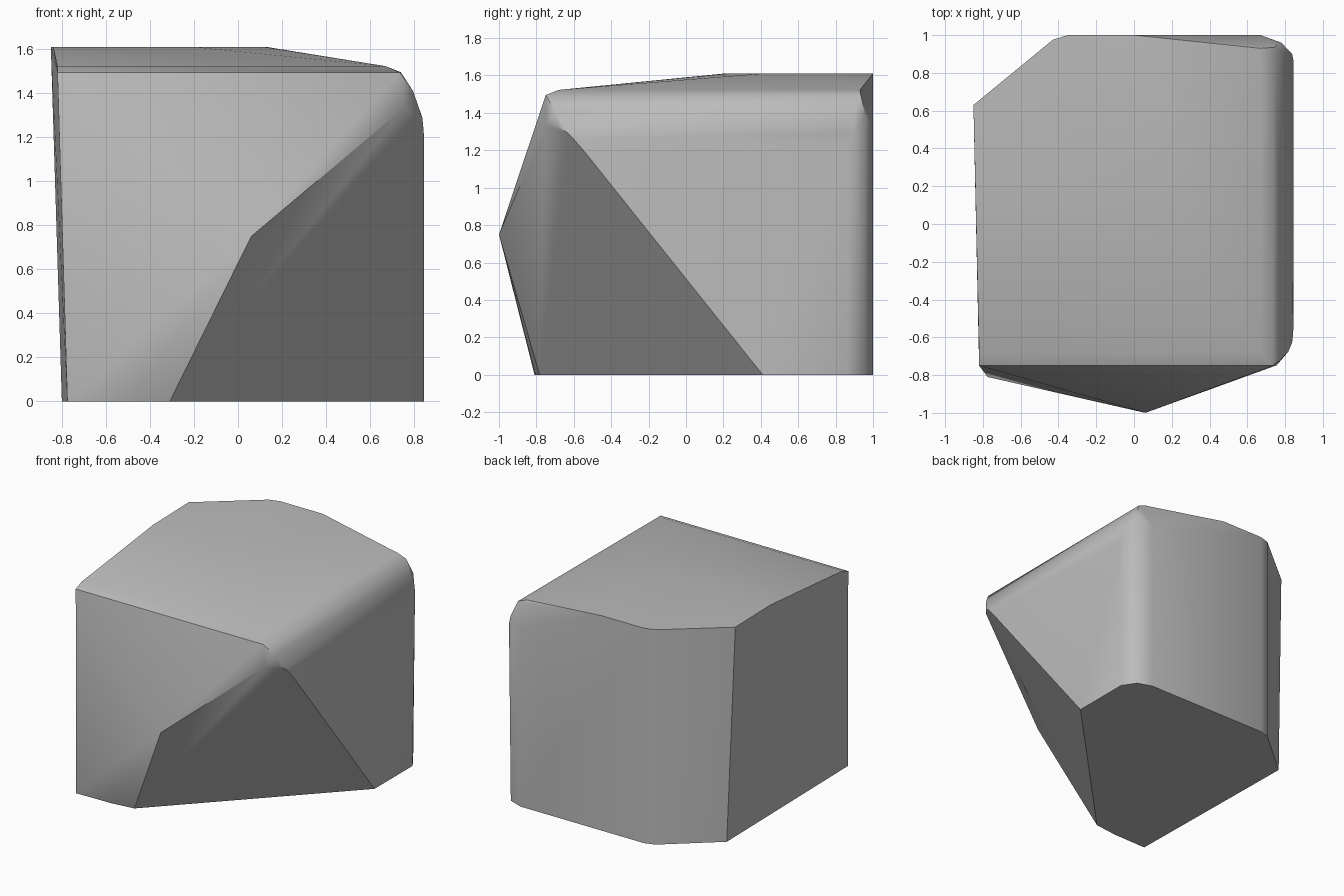
import bpy, bmesh
from math import radians

default = bpy.data.objects.get("Cube")
if default:
    bpy.data.objects.remove(default, do_unlink=True)

HEIGHT = 1.61
SIDE = 0.845

stone = bpy.data.materials.new("grey_stone")
stone.use_nodes = True
colour = (0.5, 0.5, 0.5, 1)
stone.diffuse_color = colour
shader = next(n for n in stone.node_tree.nodes if n.type == "BSDF_PRINCIPLED")
shader.inputs["Base Color"].default_value = colour


def cut_y(x, z):
    """Depth of the large undercut plane at the front corner."""
    return (x - 0.773 * z - 0.448) / 0.968


def at_height(outline, z):
    return [(x, y, z) for x, y in outline]


def on_cut(profile):
    return [(x, cut_y(x, z), z) for x, z in profile]


corners = []

# Flat crown and the narrow rounded lip along its front
back_left = [(-0.43, 0.975), (-0.35, 1)]
crown = [(-0.85, 0.63), (-0.84, 0.2), (-0.2, 0.22), (0.12, 0.4), (0.13, 0.8), (0, 1)]
corners += at_height(crown + back_left, HEIGHT)
corners += at_height([(-0.82, -0.68), (0.67, -0.68), (0.67, 0.93)], 1.523)
corners += at_height([(-0.82, -0.75), (0.735, -0.75), (0.74, 0.935)], 1.495)

# Base outline
base = [(-0.8, 0.66), (-0.775, -0.81), (-0.49, -0.805)]
corners += at_height(base + back_left, 0)

# Rounded back corner column
column = [(0.67, 1, 1.33), (0.78, 0.96, 1.39), (SIDE, 0.86, 1.2)]
for x, y, top in column:
    corners += [(x, y, 0), (x, y, top)]

# Rolled shoulder along the side
for x, z in [(0.795, 1.41), (0.837, 1.29)]:
    corners += [(x, max(cut_y(x, z), -0.7), z), (x, 0.9, z)]

# Undercut facet, with the protruding front point
corners += on_cut([(0.06, 0.75), (0.756, 1.335), (0.816, 1.325),
                   (0.84, 1.265), (SIDE, 1.19), (SIDE, 0), (-0.31, 0)])

# Skin the corners and merge coplanar facets
bm = bmesh.new()
for corner in corners:
    bm.verts.new(corner)
hull = bmesh.ops.convex_hull(bm, input=bm.verts)
loose = {g for g in hull["geom_interior"] + hull["geom_unused"]
         if isinstance(g, bmesh.types.BMVert)}
bmesh.ops.delete(bm, geom=list(loose), context="VERTS")
bmesh.ops.dissolve_limit(bm, angle_limit=radians(1), verts=bm.verts, edges=bm.edges)
bmesh.ops.recalc_face_normals(bm, faces=bm.faces)

mesh = bpy.data.meshes.new("rock")
bm.to_mesh(mesh)
bm.free()
mesh.materials.append(stone)
rock = bpy.data.objects.new("rock", mesh)
bpy.context.collection.objects.link(rock)

# Soft rolls, crisp breaks
bpy.ops.object.select_all(action="DESELECT")
rock.select_set(True)
bpy.context.view_layer.objects.active = rock
bpy.ops.object.shade_smooth_by_angle(angle=radians(32))
